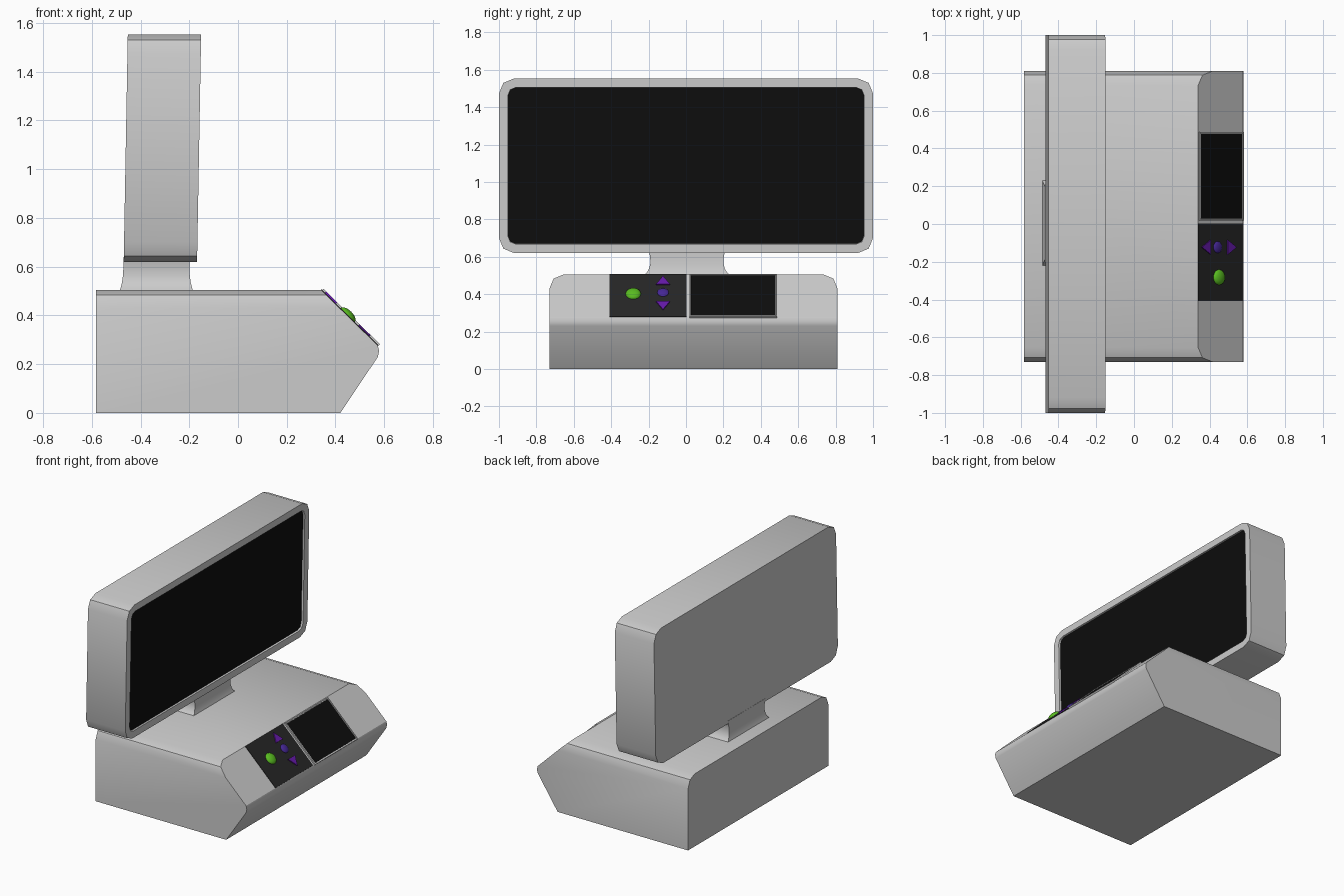
import bpy, bmesh
from math import sin, cos, pi
from mathutils import Matrix, Vector

if "Cube" in bpy.data.objects:
    bpy.data.objects.remove(bpy.data.objects["Cube"])


def material(name, rgb):
    m = bpy.data.materials.new(name)
    m.diffuse_color = (*rgb, 1)
    m.use_nodes = True
    m.node_tree.nodes["Principled BSDF"].inputs["Base Color"].default_value = m.diffuse_color
    return m


BLACK = material("screen_black", (0.004, 0.004, 0.004))
DARK = material("panel_dark", (0.02, 0.02, 0.02))
GREEN = material("button_green", (0.1, 0.5, 0.015))
PURPLE = material("arrow_purple", (0.13, 0.01, 0.4))
INDIGO = material("knob_indigo", (0.06, 0.02, 0.3))


def finish(bm, name, mat=None, matrix=None):
    if matrix:
        bm.transform(matrix)
    bmesh.ops.recalc_face_normals(bm, faces=bm.faces)
    me = bpy.data.meshes.new(name)
    bm.to_mesh(me)
    bm.free()
    ob = bpy.data.objects.new(name, me)
    bpy.context.collection.objects.link(ob)
    if mat:
        me.materials.append(mat)
    bpy.ops.object.select_all(action='DESELECT')
    bpy.context.view_layer.objects.active = ob
    ob.select_set(True)
    bpy.ops.object.shade_smooth_by_angle()
    return ob


def loft(rings):
    """Closed solid through rings of equal point count; returns bmesh and end cap."""
    bm = bmesh.new()
    loops = [[bm.verts.new(p) for p in r] for r in rings]
    n = len(loops[0])
    for a, b in zip(loops, loops[1:]):
        for i in range(n):
            j = (i + 1) % n
            bm.faces.new((a[i], a[j], b[j], b[i]))
    bm.faces.new(loops[0])
    cap = bm.faces.new(loops[-1])
    bmesh.ops.recalc_face_normals(bm, faces=bm.faces)
    return bm, cap


def rounded(u0, u1, v0, v1, r_low, r_high, seg=2):
    """Rounded rectangle outline; zero radius gives a square corner."""
    pts = []
    for k, (u, v, su, sv, r) in enumerate(((u1, v1, -1, -1, r_high), (u0, v1, 1, -1, r_high),
                                           (u0, v0, 1, 1, r_low), (u1, v0, -1, 1, r_low))):
        for i in range(seg + 1 if r else 1):
            a = (k + i / seg) * pi / 2
            pts.append((u + su * r + r * cos(a), v + sv * r + r * sin(a)) if r else (u, v))
    return pts


# base: rounded-top block with its nose cut by sloping planes
outline = rounded(-0.73, 0.81, 0, 0.505, 0, 0.075)
bm, _ = loft([[(x, y, z) for y, z in outline] for x in (-0.583, 0.7)])
nose = [(0.42, 0), (0.574, 0.23), (0.579, 0.255), (0.573, 0.277), (0.34, 0.505)]
for (xa, za), (xb, zb) in zip(nose, nose[1:]):
    bmesh.ops.bisect_plane(bm, geom=bm.verts[:] + bm.edges[:] + bm.faces[:],
                           plane_co=(xa, 0, za), plane_no=(zb - za, 0, xa - xb), clear_outer=True)
    bmesh.ops.holes_fill(bm, edges=[e for e in bm.edges if e.is_boundary], sides=0)
finish(bm, "base")


# monitor: slightly leaning slab with a recessed front
def lean(x, pts):
    return [(x + (z - 0.62) * 0.018, y, z) for y, z in pts]


case = rounded(-1, 1, 0.62, 1.553, 0.08, 0.08)
bm, front = loft([lean(x, case) for x in (-0.469, -0.168)])
bmesh.ops.inset_region(bm, faces=[front], thickness=0.048, use_even_offset=True)
bmesh.ops.inset_region(bm, faces=[front], thickness=0.002, depth=-0.018, use_even_offset=True)
finish(bm, "monitor_case")
glass = rounded(-0.951, 0.951, 0.669, 1.504, 0.033, 0.033)
bm, _ = loft([lean(x, glass) for x in (-0.19, -0.181)])
finish(bm, "monitor_screen", BLACK)

# neck: flared toward the base
rings = []
for z, hx, hy in ((0.64, 0.135, 0.205), (0.6, 0.135, 0.197), (0.565, 0.137, 0.195),
                  (0.535, 0.141, 0.203), (0.515, 0.146, 0.215), (0.5, 0.151, 0.23)):
    rings.append([(-0.335 + sx * hx, 0.005 + sy * hy, z)
                  for sx, sy in ((1, 1), (-1, 1), (-1, -1), (1, -1))])
bm, _ = loft(rings)
finish(bm, "neck")

# sloped console frame: u = world y, v = up the slope, w = outward
v_axis = Vector((nose[4][0] - nose[3][0], 0, nose[4][1] - nose[3][1])).normalized()
u_axis = Vector((0, 1, 0))
slope = Matrix((u_axis, v_axis, u_axis.cross(v_axis))).transposed().to_4x4()
slope.translation = (0.4565, 0, 0.391)


def plate(name, pts, w0, w1, mat=None):
    bm, _ = loft([[(u, v, w) for u, v in pts] for w in (w0, w1)])
    return finish(bm, name, mat, slope)


def rect(u0, u1, v0, v1):
    return [(u0, v0), (u1, v0), (u1, v1), (u0, v1)]


plate("control_panel", rect(-0.408, 0.003, -0.163, 0.163), -0.01, 0.003, DARK)

# small display: raised frame around a dark pane
bm, top = loft([[(u, v, w) for u, v in rect(0.018, 0.487, -0.167, 0.158)] for w in (-0.005, 0.01)])
bmesh.ops.inset_region(bm, faces=[top], thickness=0.01)
bmesh.ops.inset_region(bm, faces=[top], thickness=0.001, depth=-0.006)
finish(bm, "display_frame", None, slope)
plate("display_screen", rect(0.028, 0.477, -0.157, 0.148), 0.001, 0.006, BLACK)

# arrows above and below the knob
for name, s in (("arrow_up", 1), ("arrow_down", -1)):
    mid = 0.015
    plate(name, [(-0.123 - 0.038, mid + s * 0.064), (-0.123 + 0.038, mid + s * 0.064),
                 (-0.123, mid + s * 0.128)], 0, 0.01, PURPLE)

# knob and push button: flattened domes
for name, u, v, r, h, mat in (("knob", -0.123, 0.022, 0.031, 0.012, INDIGO),
                              ("push_button", -0.282, 0.012, 0.041, 0.02, GREEN)):
    bm = bmesh.new()
    bmesh.ops.create_uvsphere(bm, u_segments=20, v_segments=10, radius=1)
    bm.transform(Matrix.Translation((u, v, 0.003)) @ Matrix.Diagonal((r, r, h, 1)))
    finish(bm, name, mat, slope)
